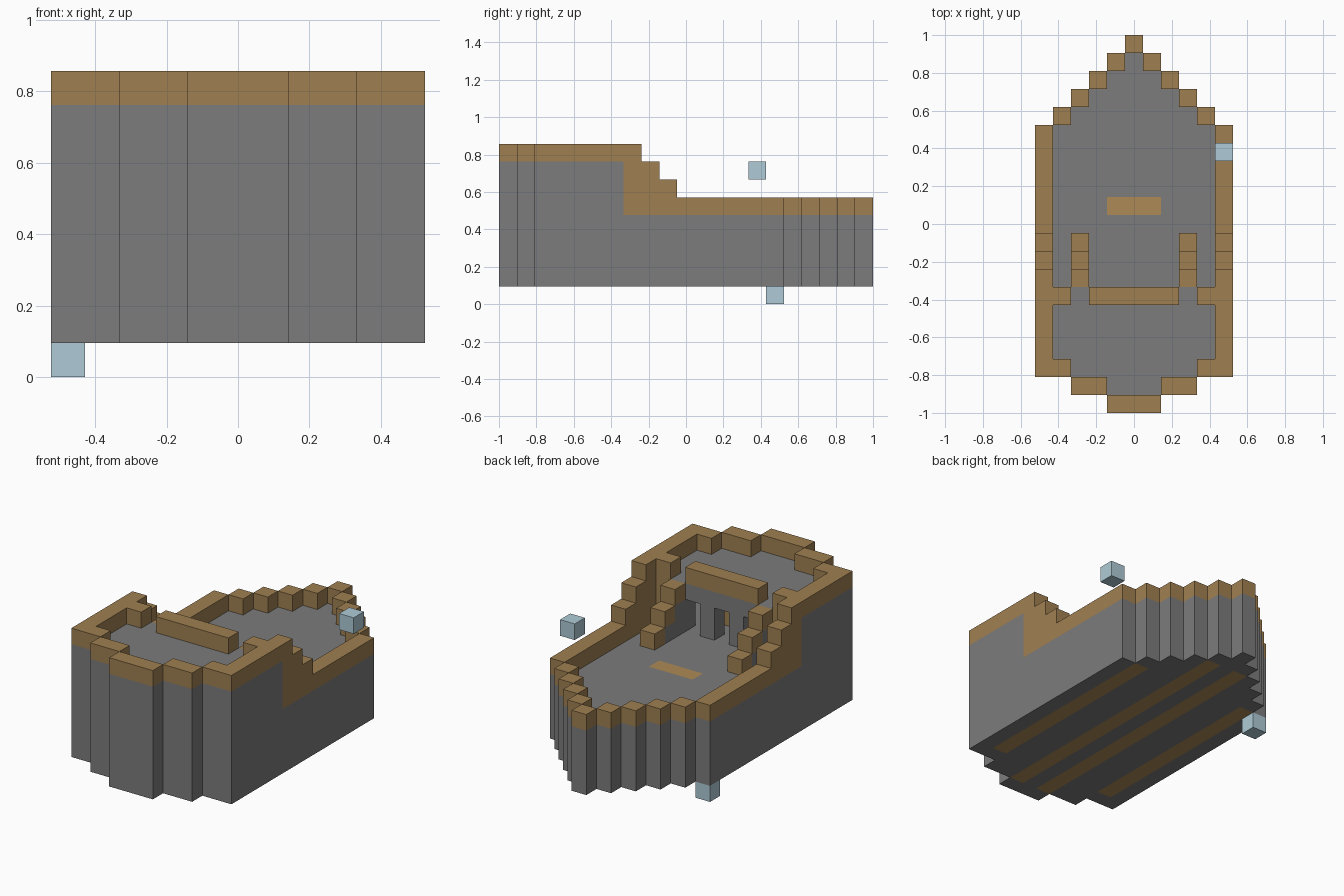
import bpy, bmesh
from mathutils import Vector

if "Cube" in bpy.data.objects:
    bpy.data.objects.remove(bpy.data.objects["Cube"])

LENGTH = 21            # boat length in blocks
S = 2 / LENGTH         # block size
DIRS = [Vector(d) for d in ((1, 0, 0), (-1, 0, 0), (0, 1, 0),
                            (0, -1, 0), (0, 0, 1), (0, 0, -1))]


def material(name, rgb):
    m = bpy.data.materials.new(name)
    m.use_nodes = True
    m.diffuse_color = (*rgb, 1)
    m.node_tree.nodes["Principled BSDF"].inputs["Base Color"].default_value = (*rgb, 1)
    return m


MATS = [material("stone grey", (0.2, 0.2, 0.2)),
        material("wood brown", (0.35, 0.214, 0.083)),
        material("light wood", (0.42, 0.255, 0.09)),
        material("pale blue", (0.427, 0.6, 0.68))]
GREY, BROWN, LIGHT, BLUE = range(4)
parts = {}             # part name -> {block: colour}


def add(name, xs, ys, zs, colour):
    """Fill a block range; x counts from the centre line, y from the front."""
    part = parts.setdefault(name, {})
    for x in xs:
        for y in ys:
            for z in zs:
                part[(x, y, z)] = colour


def half_width(y):
    return {0: 1, 1: 3}.get(y, min(5, 20 - y))


def inner_width(y):
    return {0: -1, 1: 1, 2: 3}.get(y, half_width(y) - 1)


def span(w):
    return range(-w, w + 1)


# Hull, deck, cabin walls and raised deck, with the gunwale around them
for y in range(LENGTH):
    w, inner = half_width(y), inner_width(y)
    add("hull", span(w), [y], range(1, 5), GREY)
    edge = [x for x in span(w) if abs(x) > inner]
    if y < 7:
        deck = span(3 if y == 6 else w)
        add("raised_deck", deck, [y], [7], GREY)
        add("cabin_walls", edge, [y], (5, 6, 7), GREY)
        add("gunwale", edge, [y], [8], BROWN)
    else:
        add("gunwale", edge, [y], range(5, max(6, 16 - y)), BROWN)

# The raised deck overlaps the wall tops only once
for cell in parts["cabin_walls"]:
    parts["raised_deck"].pop(cell, None)

# Keel stripes under the hull and the hatch in the deck
for side in (-1, 1):
    add("hull", [side], range(1, 19), [1], LIGHT)
    add("hull", [4 * side], range(3, 16), [1], LIGHT)
add("hull", span(1), [11], [4], LIGHT)

# Rail at the edge of the raised deck, and the jambs outside the stairs
add("deck_rail", span(2), [6], [8], BROWN)
add("gunwale", (-4, 4), [6], range(5, 9), BROWN)

# Cabin posts and bench
add("cabin_posts", (-3, -1, 1, 3), [6], (5, 6), GREY)
add("cabin_bench", span(1), [4], [5], BROWN)

# Two flights of stairs on grey supports
for step in range(3):
    add("stairs", (-3, 3), [9 - step], [5 + step], BROWN)
    add("stair_supports", (-3, 3), [9 - step], range(5, 5 + step), GREY)

# Loose blocks beside and below the hull
add("floating_block", [5], [14], [7], BLUE)
add("lower_block", [-5], [15], [0], BLUE)

occupied = {cell for part in parts.values() for cell in part}


def build(name, part):
    """Make the exposed faces of a part and merge the flat areas."""
    bm = bmesh.new()
    for cell, colour in part.items():
        c = Vector(cell)
        mid = Vector((c.x, c.y - 10, c.z + 0.5))
        for d in DIRS:
            if tuple(int(v) for v in c + d) in occupied:
                continue
            a = Vector((d.y, d.z, d.x)) / 2
            b = d.cross(a)
            corners = [mid + d / 2 + o for o in (a + b, b - a, -a - b, a - b)]
            f = bm.faces.new([bm.verts.new(p * S) for p in corners])
            f.material_index = colour
            f.normal_update()
            if f.normal.dot(d) < 0:
                f.normal_flip()
    bmesh.ops.remove_doubles(bm, verts=bm.verts, dist=S / 100)
    bmesh.ops.dissolve_limit(bm, angle_limit=0.01, verts=bm.verts,
                             edges=bm.edges, delimit={'MATERIAL'})
    mesh = bpy.data.meshes.new(name)
    bm.to_mesh(mesh)
    bm.free()
    for m in MATS:
        mesh.materials.append(m)
    bpy.context.collection.objects.link(bpy.data.objects.new(name, mesh))


for name, part in parts.items():
    build(name, part)
